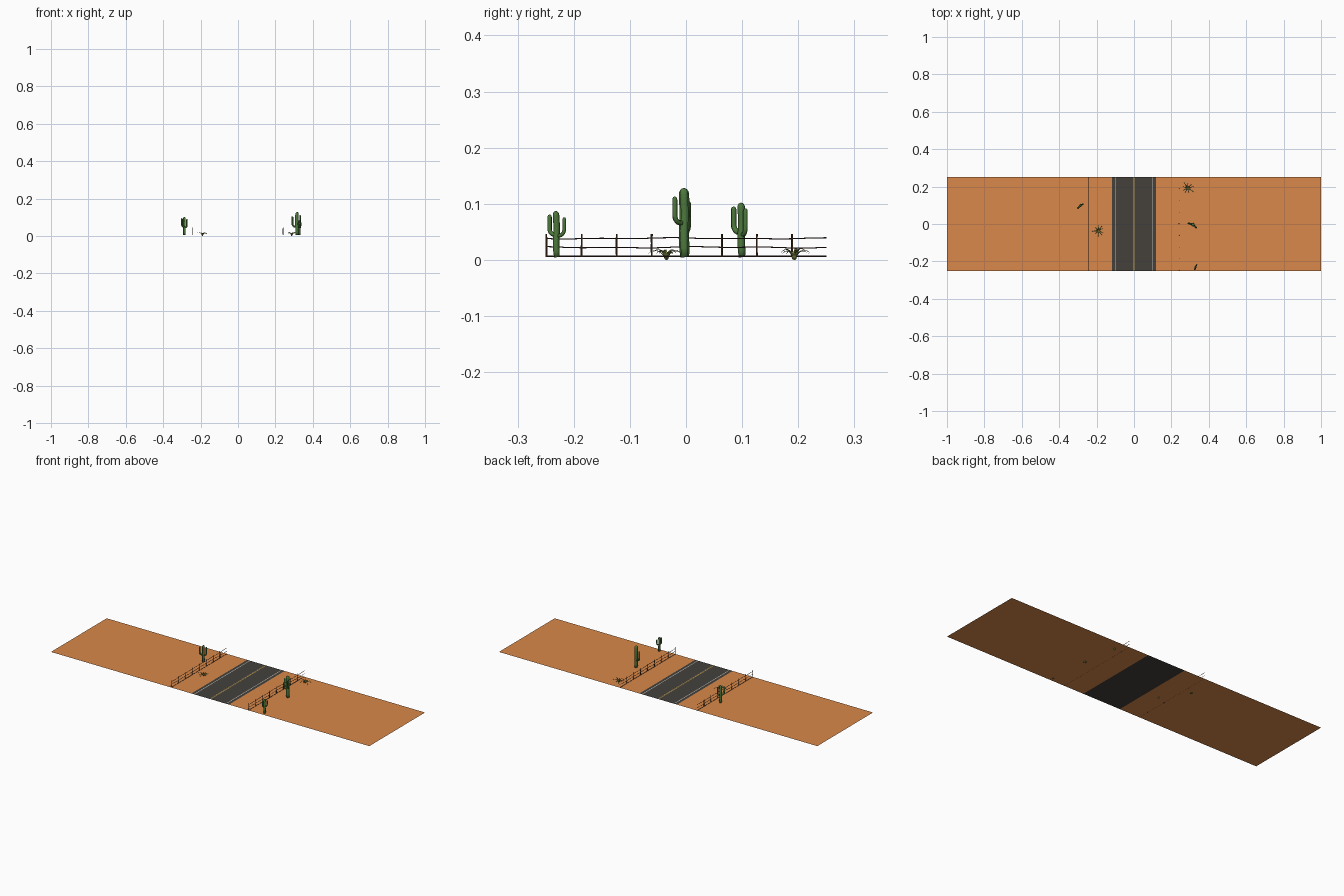
import bpy, bmesh, math, random
from mathutils import Vector

if "Cube" in bpy.data.objects:
    bpy.data.objects.remove(bpy.data.objects["Cube"])

random.seed(4)
GROUND = 0.006


def material(name, rgb):
    m = bpy.data.materials.new(name)
    m.diffuse_color = (*rgb, 1)
    m.use_nodes = True
    m.node_tree.nodes["Principled BSDF"].inputs["Base Color"].default_value = m.diffuse_color
    return m


SAND = material("sand", (0.70, 0.25, 0.07))
ASPHALT = material("asphalt", (0.058, 0.053, 0.046))
YELLOW = material("yellow_paint", (0.65, 0.40, 0.08))
WHITE = material("white_paint", (0.55, 0.53, 0.48))
GREEN = material("cactus_green", (0.075, 0.19, 0.045))
OLIVE = material("agave_green", (0.22, 0.27, 0.06))
WOOD = material("wood", (0.12, 0.06, 0.025))
WIRE = material("wire", (0.05, 0.025, 0.02))


def finish(bm, name, mat, smooth=False):
    mesh = bpy.data.meshes.new(name)
    bm.to_mesh(mesh)
    bm.free()
    mesh.materials.append(mat)
    for p in mesh.polygons:
        p.use_smooth = smooth
    ob = bpy.data.objects.new(name, mesh)
    bpy.context.collection.objects.link(ob)
    return ob


def sheet(name, x0, x1, z, mat):
    bm = bmesh.new()
    bm.faces.new([bm.verts.new(p) for p in
                  ((x0, -.25, z), (x1, -.25, z), (x1, .25, z), (x0, .25, z))])
    return finish(bm, name, mat)


def sweep(bm, path, radii, sides, groove=1.0):
    """Tube along a path; groove < 1 pulls every other side in to make ribs."""
    path = [Vector(p) for p in path]
    rings, side = [], None
    for i, p in enumerate(path):
        t = (path[min(i + 1, len(path) - 1)] - path[max(i - 1, 0)]).normalized()
        if side is None:
            side = t.orthogonal()
        side = (side - t * side.dot(t)).normalized()
        up = t.cross(side)
        ring = []
        for k in range(sides):
            a = math.tau * k / sides
            r = radii[i] * (groove if k % 2 else 1)
            ring.append(bm.verts.new(p + side * r * math.cos(a) + up * r * math.sin(a)))
        rings.append(ring)
    for a, b in zip(rings, rings[1:]):
        for k in range(sides):
            j = (k + 1) % sides
            bm.faces.new((a[k], a[j], b[j], b[k]))
    bm.faces.new(rings[0][::-1])
    bm.faces.new(rings[-1])


def domed(path, r):
    """Add a rounded tip to a path, returning path and radii."""
    path = [Vector(p) for p in path]
    d = (path[-1] - path[-2]).normalized()
    end, radii = path[-1], [r * 0.85] + [r] * (len(path) - 1)
    for a in (25, 50, 70, 85):
        path.append(end + d * r * 1.2 * math.sin(math.radians(a)))
        radii.append(r * math.cos(math.radians(a)))
    return path, radii


def cactus(name, x, y, top, r, arms):
    bm = bmesh.new()
    n = 7
    trunk = [(x + .0007 * math.sin(i), y + .0007 * math.cos(i * 1.3),
              GROUND - .001 + (top - r * 1.2 - GROUND) * i / n) for i in range(n + 1)]
    sweep(bm, *domed(trunk, r), 24, 0.82)
    # arms: out from the trunk, round an elbow, then straight up
    for dx, dy, z, tip, ra in arms:
        h = Vector((dx, dy, 0))
        reach = h.length
        h.normalize()
        bend = min(reach * .75, .014)
        path = [Vector((x, y, z))]
        for i in range(7):
            a = math.radians(15 * i)
            path.append(Vector((x, y, z)) + h * (reach - bend + bend * math.sin(a))
                        + Vector((0, 0, bend * (1 - math.cos(a)))))
        low = path[-1].z
        for i in (1, 2, 3):
            q = path[6 + 1].copy()
            q.z = low + (tip - ra * 1.2 - low) * i / 3
            path.append(q)
        sweep(bm, *domed(path, ra), 16, 0.82)
    return finish(bm, name, GREEN, True)


def agave(name, x, y, reach, height, turn):
    bm = bmesh.new()
    leaves, n = 9, 7
    for k in range(leaves):
        a = turn + math.tau * k / leaves + random.uniform(-.2, .2)
        d, s = Vector((math.cos(a), math.sin(a), 0)), Vector((-math.sin(a), math.cos(a), 0))
        ln, ht = reach * random.uniform(.7, 1.05), height * random.uniform(.75, 1)
        rows = []
        for i in range(n + 1):
            t = i / n
            z = ht * math.sin(math.pi * min(t * .78, 1)) ** .8 if t else 0
            c = Vector((x, y, z)) + d * ln * (.05 + .95 * t ** 1.2)
            w = .003 * (1 - t) ** .7 + .0003
            rows.append([bm.verts.new(c + s * w + Vector((0, 0, w * .5))), bm.verts.new(c),
                         bm.verts.new(c - s * w + Vector((0, 0, w * .5)))])
        for p, q in zip(rows, rows[1:]):
            for j in (0, 1):
                bm.faces.new((p[j], p[j + 1], q[j + 1], q[j]))
    return finish(bm, name, OLIVE)


def fence(name, x):
    # crooked posts
    bm = bmesh.new()
    for i in range(8):
        y = -.2485 + i * .0625
        w = [random.uniform(-.0008, .0008) for _ in range(4)]
        sweep(bm, [(x, y, GROUND - .001), (x + w[0], y + w[1], .025), (x + w[2], y + w[3], .046)],
              [.0017, .0015, .0013], 6)
    finish(bm, name + "_posts", WOOD)
    # sagging wires, the lowest one lying along the ground
    bm = bmesh.new()
    for z, wave in ((.0385, .0012), (.0225, .0014), (GROUND + .0006, 0)):
        path = [(x, -.25 + .5 * i / 40,
                 z + wave * math.sin(i * .42 + z * 90) * math.cos(i * .17)) for i in range(41)]
        sweep(bm, path, [.001] * 41, 5)
    finish(bm, name + "_wires", WIRE)


# ground and road
sheet("sand_left", -1, -.118, GROUND, SAND)
sheet("sand_right", .118, 1, GROUND, SAND)
sheet("road", -.118, .118, GROUND, ASPHALT)
for side, tag in ((-1, "left"), (1, "right")):
    sheet("edge_line_" + tag, side * .1 - .002, side * .1 + .002, GROUND + .0004, WHITE)
    sheet("centre_line_" + tag, side * .0025 - .0012, side * .0025 + .0012, GROUND + .0004, YELLOW)

# fences
fence("fence_left", -.245)
fence("fence_right", .241)

# cacti: arms are (dx, dy, start z, tip z, radius)
cactus("tall_cactus", .315, -.003, .129, .0095,
       [(.017, -.017, .066, .113, .0046), (-.024, .007, .05, .105, .005)])
cactus("left_cactus", -.287, .099, .103, .007,
       [(-.013, -.014, .049, .095, .005), (.014, .007, .045, .092, .0042)])
cactus("small_cactus", .329, -.231, .088, .006,
       [(-.004, -.012, .045, .081, .004), (.006, .014, .043, .076, .0034)])

# agaves
agave("agave_left", -.19, -.035, .034, .019, .3)
agave("agave_right", .287, .193, .036, .02, .9)
